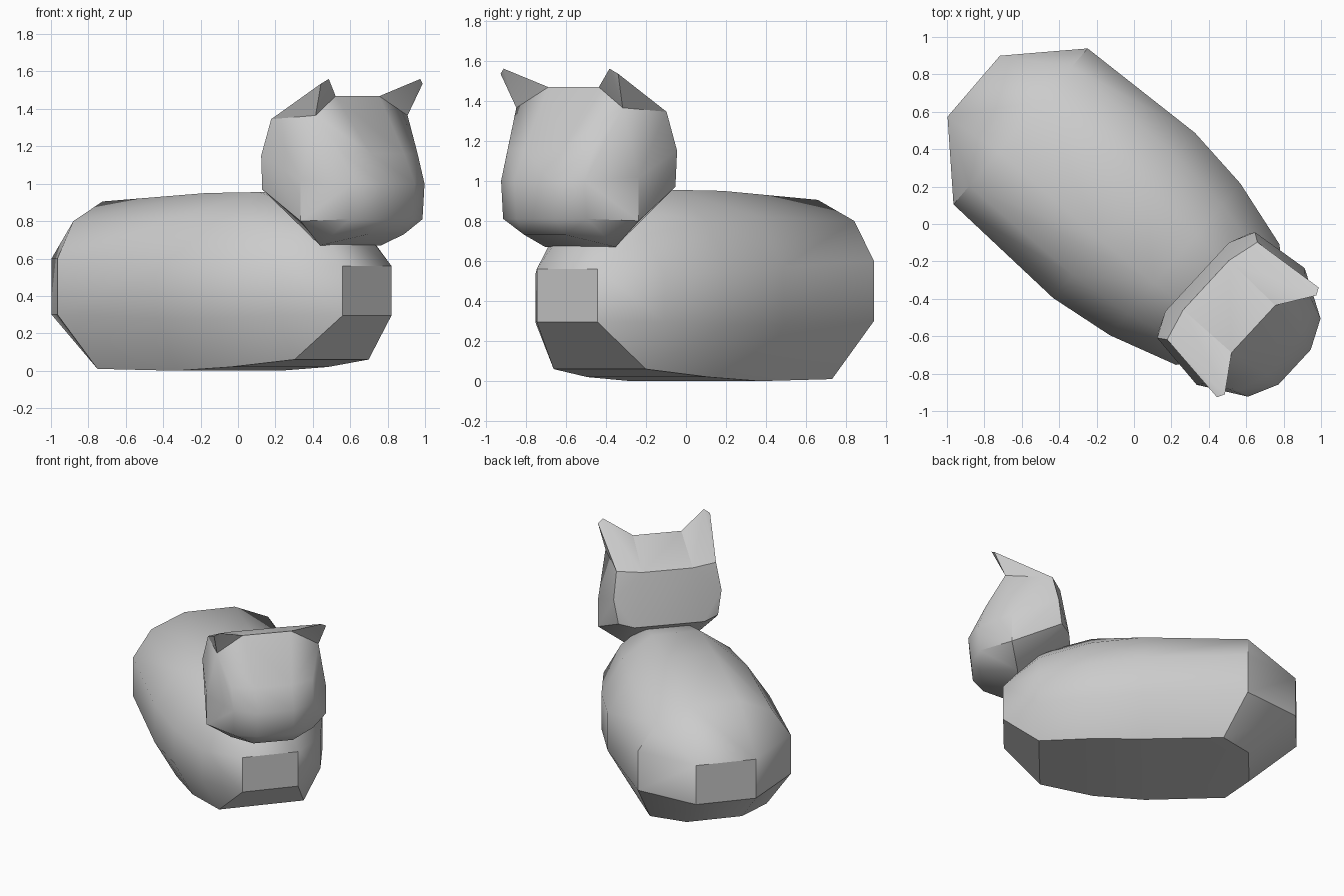
import bpy, bmesh, math
from mathutils import Matrix

if "Cube" in bpy.data.objects:
    bpy.data.objects.remove(bpy.data.objects["Cube"])

# Parts are built facing +X (u), mirrored over v, then turned to their pose.
BODY_POSE = Matrix.Rotation(math.radians(-40.7), 4, 'Z')
HEAD_POSE = (Matrix.Rotation(math.radians(-42.8), 4, 'Z')
             @ Matrix.Translation((0, .022, 0)))


def hull(name, half, pose, mirror=True):
    """Faceted solid around points (u, v, z), mirrored across v = 0."""
    bm = bmesh.new()
    pts = list(half)
    if mirror:
        pts += [(u, -v, z) for u, v, z in half]
    for p in pts:
        bm.verts.new(p)
    bmesh.ops.convex_hull(bm, input=bm.verts[:])
    loose = [v for v in bm.verts if not v.link_faces]
    bmesh.ops.delete(bm, geom=loose, context='VERTS')
    bmesh.ops.dissolve_limit(bm, angle_limit=math.radians(1.5),
                             verts=bm.verts[:], edges=bm.edges[:])
    bm.transform(pose)
    bmesh.ops.recalc_face_normals(bm, faces=bm.faces[:])
    me = bpy.data.meshes.new(name)
    bm.to_mesh(me)
    bm.free()
    ob = bpy.data.objects.new(name, me)
    bpy.context.collection.objects.link(ob)
    bpy.ops.object.select_all(action='DESELECT')
    ob.select_set(True)
    bpy.context.view_layer.objects.active = ob
    bpy.ops.object.shade_smooth_by_angle(angle=math.radians(36))
    return ob


# Body: half cross-sections along u, each a list of (v, z)
sections = {
    -1.13: [(.215, .60), (.215, .30)],
    -.80: [(.18, .905), (.42, .80), (.55, .60), (.55, .30), (.20, .015)],
    -.63: [(.42, .01)],
    -.07: [(.18, .95), (.42, .82), (.582, .57), (.582, .28), (.425, .0)],
    .29: [(.17, .955), (.385, .80), (.535, .545), (.535, .28), (.40, .02)],
    .66: [(.14, .86), (.30, .73), (.425, .53), (.425, .295), (.304, .06)],
    .91: [(.20, .56), (.20, .295)],
}
hull("body", [(u, v, z) for u, ring in sections.items() for v, z in ring],
     BODY_POSE)

# Head corners shared with the ears
back_in, back_out = (.505, .18, 1.34), (.55, .355, 1.345)
front_in, front_out = (.85, .172, 1.468), (.88, .362, 1.365)

hull("head", [
    back_in, back_out, front_in, front_out,
    (.505, .385, 1.15), (.485, .355, .97), (.44, .25, .95),     # back
    (.83, .425, 1.02), (.83, .425, .80),                        # cheeks
    (1.02, .29, 1.16), (1.075, .285, 1.0), (1.06, .285, .81),   # face edge
    (1.07, .13, 1.16), (1.15, .127, 1.0), (1.13, .13, .81),     # muzzle
    (1.06, .14, .73), (.80, .24, .67),                          # chin
], HEAD_POSE)

# Ears: forward-swept points rising from the head corners
for name, side in (("left_ear", 1), ("right_ear", -1)):
    tip = [(.975, .36, 1.56), (.955, .40, 1.535)]
    pts = [back_in, back_out, front_in, front_out] + tip
    hull(name, [(u, v * side, z) for u, v, z in pts], HEAD_POSE, mirror=False)
